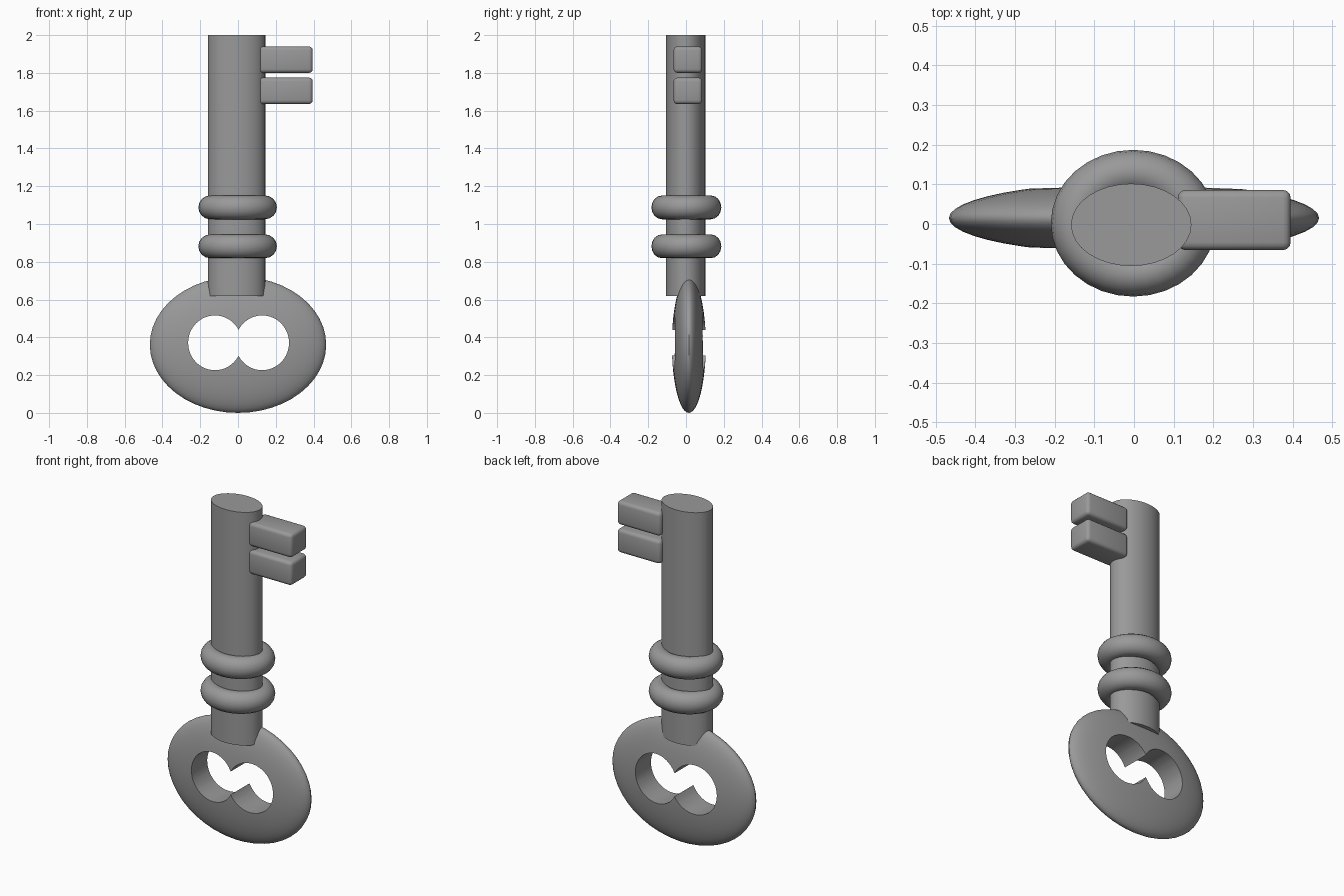
import bpy
from math import pi, radians

cube = bpy.data.objects.get("Cube")
if cube:
    bpy.data.objects.remove(cube, do_unlink=True)

# One grey metal for the whole key
metal = bpy.data.materials.new("grey_metal")
metal.use_nodes = True
grey = (0.32, 0.32, 0.32, 1)
metal.diffuse_color = grey
metal.node_tree.nodes["Principled BSDF"].inputs["Base Color"].default_value = grey


def finish(name, scale=(1, 1, 1)):
    """Name, scale and colour the primitive just added."""
    obj = bpy.context.object
    obj.name = name
    obj.scale = scale
    bpy.ops.object.transform_apply(location=False, rotation=True, scale=True)
    obj.data.materials.append(metal)
    return obj


def apply_modifiers(obj):
    bpy.ops.object.select_all(action="DESELECT")
    obj.select_set(True)
    bpy.context.view_layer.objects.active = obj
    for mod in list(obj.modifiers):
        bpy.ops.object.modifier_apply(modifier=mod.name)


def smooth(obj):
    bpy.ops.object.select_all(action="DESELECT")
    obj.select_set(True)
    bpy.context.view_layer.objects.active = obj
    bpy.ops.object.shade_smooth_by_angle(angle=radians(35))


# Bow: flattened ellipsoid pierced by two overlapping round holes
bpy.ops.mesh.primitive_uv_sphere_add(segments=48, ring_count=24, radius=1, location=(0, 0.015, 0.361))
bow = finish("bow", (0.467, 0.09, 0.361))
cutters = []
for side in (-1, 1):
    bpy.ops.mesh.primitive_cylinder_add(vertices=48, radius=1, depth=1,
                                        location=(0.003 + side * 0.125, 0.015, 0.371),
                                        rotation=(pi / 2, 0, 0))
    cutter = finish("bow_hole_cutter", (0.142, 0.145, 1))
    cutter.hide_render = True
    cutters.append(cutter)
    mod = bow.modifiers.new("hole", "BOOLEAN")
    mod.operation = "DIFFERENCE"
    mod.solver = "EXACT"
    mod.object = cutter
apply_modifiers(bow)
for cutter in cutters:
    bpy.data.objects.remove(cutter, do_unlink=True)
smooth(bow)

# Shaft: oval rod
bpy.ops.mesh.primitive_cylinder_add(vertices=32, radius=1, depth=1.38, location=(-0.007, -0.002, 1.31))
smooth(finish("shaft", (0.152, 0.104, 1)))

# Collar rings
for name, z in (("lower_collar", 0.882), ("upper_collar", 1.088)):
    bpy.ops.mesh.primitive_torus_add(major_segments=32, minor_segments=16, major_radius=0.145,
                                     minor_radius=0.063, location=(-0.002, 0.002, z))
    smooth(finish(name, (1, 0.89, 1)))

# Bit: two rounded teeth
for name, z in (("lower_tooth", 1.705), ("upper_tooth", 1.87)):
    bpy.ops.mesh.primitive_cube_add(size=1, location=(0.253, 0.01, z))
    tooth = finish(name, (0.285, 0.152, 0.14))
    bevel = tooth.modifiers.new("rounding", "BEVEL")
    bevel.width = 0.02
    bevel.segments = 3
    apply_modifiers(tooth)
    smooth(tooth)
